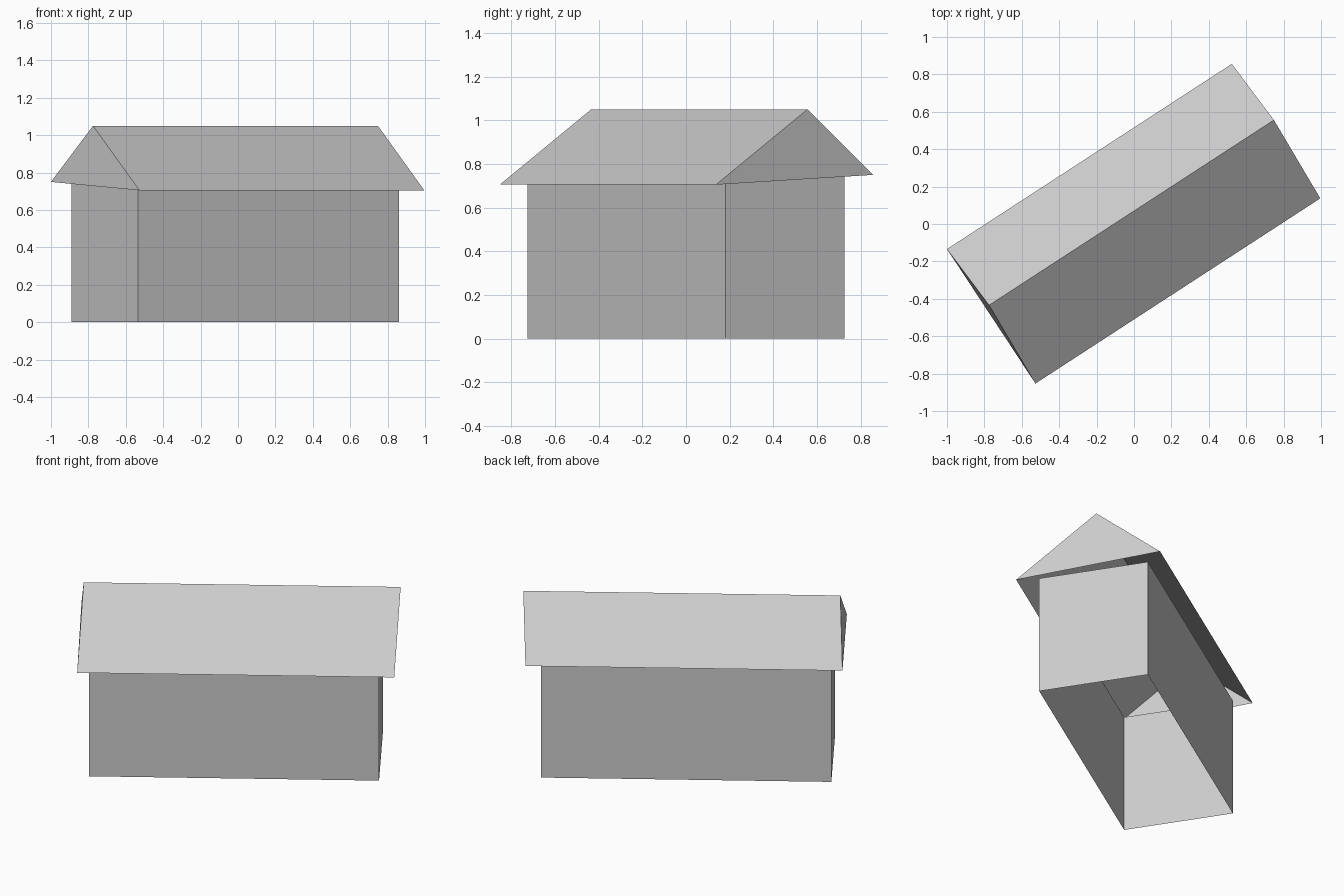
import bpy
from mathutils import Vector

cube = bpy.data.objects.get("Cube")
if cube:
    bpy.data.objects.remove(cube, do_unlink=True)

# Single plain grey for the whole house
grey = bpy.data.materials.new("light_grey")
grey.use_nodes = True
colour = (0.6, 0.6, 0.6, 1.0)
grey.diffuse_color = colour
grey.node_tree.nodes["Principled BSDF"].inputs["Base Color"].default_value = colour


def add_part(name, verts, faces):
    mesh = bpy.data.meshes.new(name)
    mesh.from_pydata([tuple(v) for v in verts], [], faces)
    mesh.materials.append(grey)
    mesh.update()
    obj = bpy.data.objects.new(name, mesh)
    bpy.context.collection.objects.link(obj)
    return obj


def extrude_profile(profile, step):
    """Repeat a list of points at both ends of a straight run."""
    near = [Vector(p) for p in profile]
    return near + [p + Vector(step) for p in near]


# Walls: four thin sides, open above and below
height = Vector((0, 0, 0.745))
base = extrude_profile([(-0.535, -0.725, 0), (-0.89, -0.18, 0)], (1.395, 0.905, 0))
ring = [base[i] for i in (0, 2, 3, 1)]
add_part("walls", ring + [p + height for p in ring],
         [(i, (i + 1) % 4, (i + 1) % 4 + 4, i + 4) for i in range(4)])

# Roof: slightly tilted, two slopes and two gable ends, open underneath
gable = [(-0.527, -0.853, 0.705), (-0.775, -0.434, 1.05), (-1.0, -0.134, 0.75)]
add_part("roof", extrude_profile(gable, (1.523, 0.99, 0)),
         [(0, 3, 4, 1), (1, 4, 5, 2), (0, 1, 2), (3, 5, 4)])
